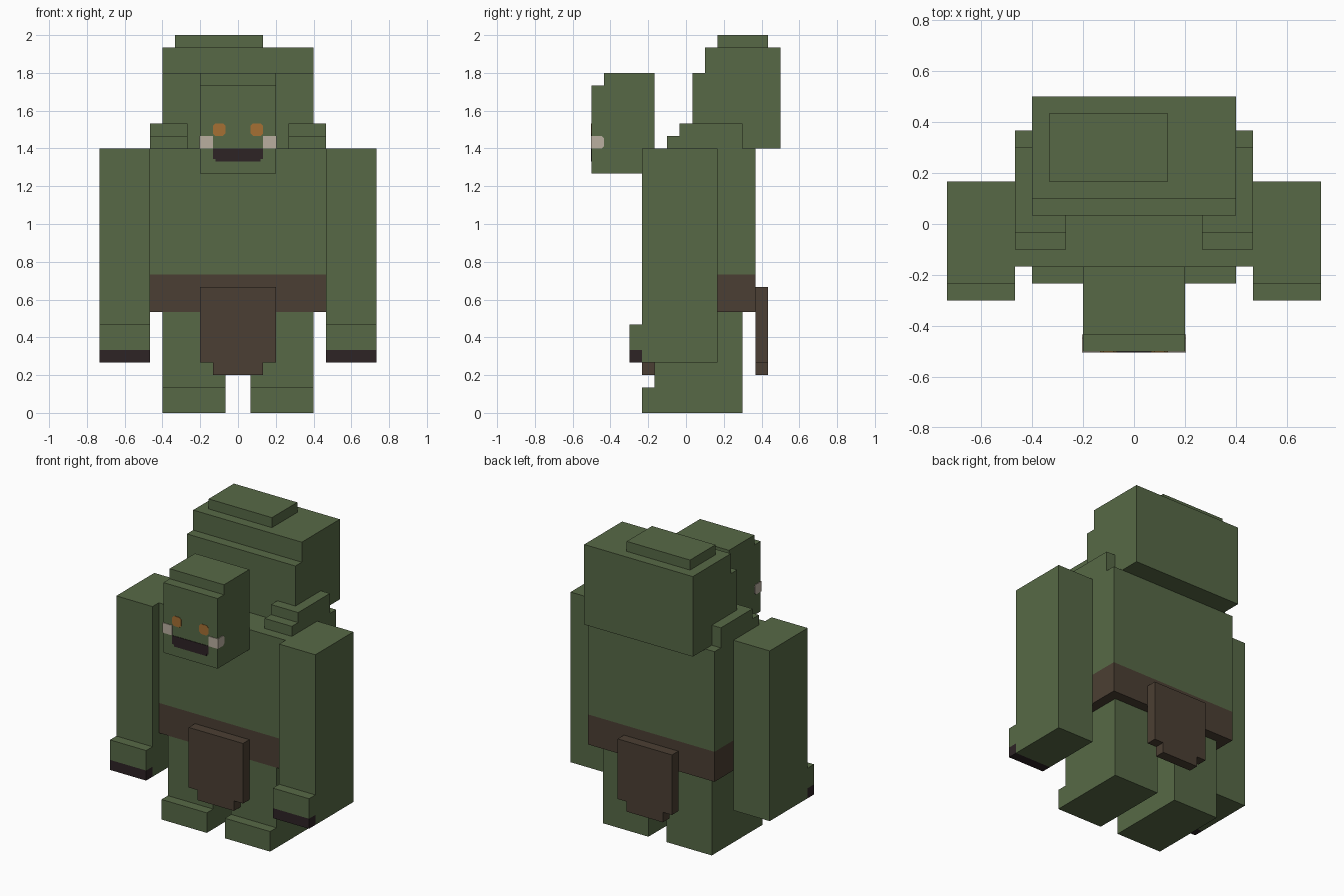
import bpy, bmesh

cube = bpy.data.objects.get("Cube")
if cube:
    bpy.data.objects.remove(cube, do_unlink=True)

U = 1 / 15  # one block unit


def material(name, rgb):
    lin = [((c / 255 + 0.055) / 1.055) ** 2.4 for c in rgb] + [1.0]
    m = bpy.data.materials.new(name)
    m.use_nodes = True
    m.diffuse_color = lin
    bsdf = next(n for n in m.node_tree.nodes if n.type == 'BSDF_PRINCIPLED')
    bsdf.inputs["Base Color"].default_value = lin
    bsdf.inputs["Roughness"].default_value = 1.0
    return m


GREEN = material("green skin", (87, 105, 70))
BROWN = material("brown cloth", (75, 63, 51))
DARK = material("dark claw", (45, 35, 37))
ORANGE = material("orange eye", (166, 112, 52))
IVORY = material("ivory tusk", (186, 175, 160))


def prism(name, mat, axis, profile, lo, hi):
    """Extrude a profile along x (points are y, z) or along y (points are x, z)."""
    def place(p, t):
        return (t * U, p[0] * U, p[1] * U) if axis == 'x' else (p[0] * U, t * U, p[1] * U)
    bm = bmesh.new()
    a = [bm.verts.new(place(p, lo)) for p in profile]
    b = [bm.verts.new(place(p, hi)) for p in profile]
    bm.faces.new(a)
    bm.faces.new(b[::-1])
    n = len(profile)
    for i in range(n):
        j = (i + 1) % n
        bm.faces.new((a[i], b[i], b[j], a[j]))
    bmesh.ops.recalc_face_normals(bm, faces=bm.faces)
    me = bpy.data.meshes.new(name)
    bm.to_mesh(me)
    bm.free()
    me.materials.append(mat)
    ob = bpy.data.objects.new(name, me)
    bpy.context.collection.objects.link(ob)
    return ob


def box(name, mat, x, y, z):
    return prism(name, mat, 'x', [(y[0], z[0]), (y[1], z[0]), (y[1], z[1]), (y[0], z[1])], *x)


# Torso, belt and hump
box("torso", GREEN, (-7, 7), (-2.5, 5.5), (11, 21))
box("belt", BROWN, (-7, 7), (-2.5, 5.5), (8, 11))
prism("hump", GREEN, 'x', [(0.5, 21), (7.5, 21), (7.5, 29), (1.5, 29), (1.5, 27), (0.5, 27)], -6, 6)
box("hump_top", GREEN, (-5, 2), (2.5, 6.5), (29, 30))

# Head with stepped brow
prism("head", GREEN, 'x', [(-7.5, 19), (-2.5, 19), (-2.5, 27), (-6.5, 27), (-6.5, 26), (-7.5, 26)], -3, 3)
c = 0.2  # clipped corner
prism("mouth", DARK, 'y', [(-2 + c, 19.95), (2 - c, 19.95), (2 - c, 20.15), (2, 20.15), (2, 21), (-2, 21),
                           (-2, 20.15), (-2 + c, 20.15)], -7.55, -7.45)

# Loincloth flaps, front and back
flap = [(-3, 4), (-2, 4), (-2, 3), (2, 3), (2, 4), (3, 4), (3, 10), (-3, 10)]
prism("front_flap", BROWN, 'y', flap, -3.5, -2.5)
prism("back_flap", BROWN, 'y', flap, 5.5, 6.5)

# Mirrored parts
arm = [(-3.5, 4), (2.5, 4), (2.5, 21), (-3.5, 21), (-3.5, 7), (-4.5, 7), (-4.5, 5), (-3.5, 5)]
leg = [(-3.5, 0), (4.5, 0), (4.5, 8), (-2.5, 8), (-2.5, 2), (-3.5, 2)]
shoulder = [(-1.5, 21), (4.5, 21), (4.5, 23), (-0.5, 23), (-0.5, 22), (-1.5, 22)]
tusk = [(-7.55, 21), (-6.5 - c, 21), (-6.5, 21 + c), (-6.5, 22 - c), (-6.5 - c, 22), (-7.55, 22)]
for side, s in (("left", 1), ("right", -1)):
    prism(side + "_arm", GREEN, 'x', arm, 7 * s, 11 * s)
    box(side + "_claws", DARK, (7 * s, 11 * s), (-4.5, -3.5), (4, 5))
    prism(side + "_leg", GREEN, 'x', leg, 1 * s, 6 * s)
    prism(side + "_shoulder", GREEN, 'x', shoulder, 4 * s, 7 * s)
    prism(side + "_tusk", IVORY, 'x', tusk, 2 * s, 3.05 * s)
    eye = [(1 + c, 22), (2 - c, 22), (2, 22 + c), (2, 23 - c), (2 - c, 23), (1 + c, 23), (1, 23 - c), (1, 22 + c)]
    prism(side + "_eye", ORANGE, 'y', [(x * s, z) for x, z in eye], -7.55, -7.45)
